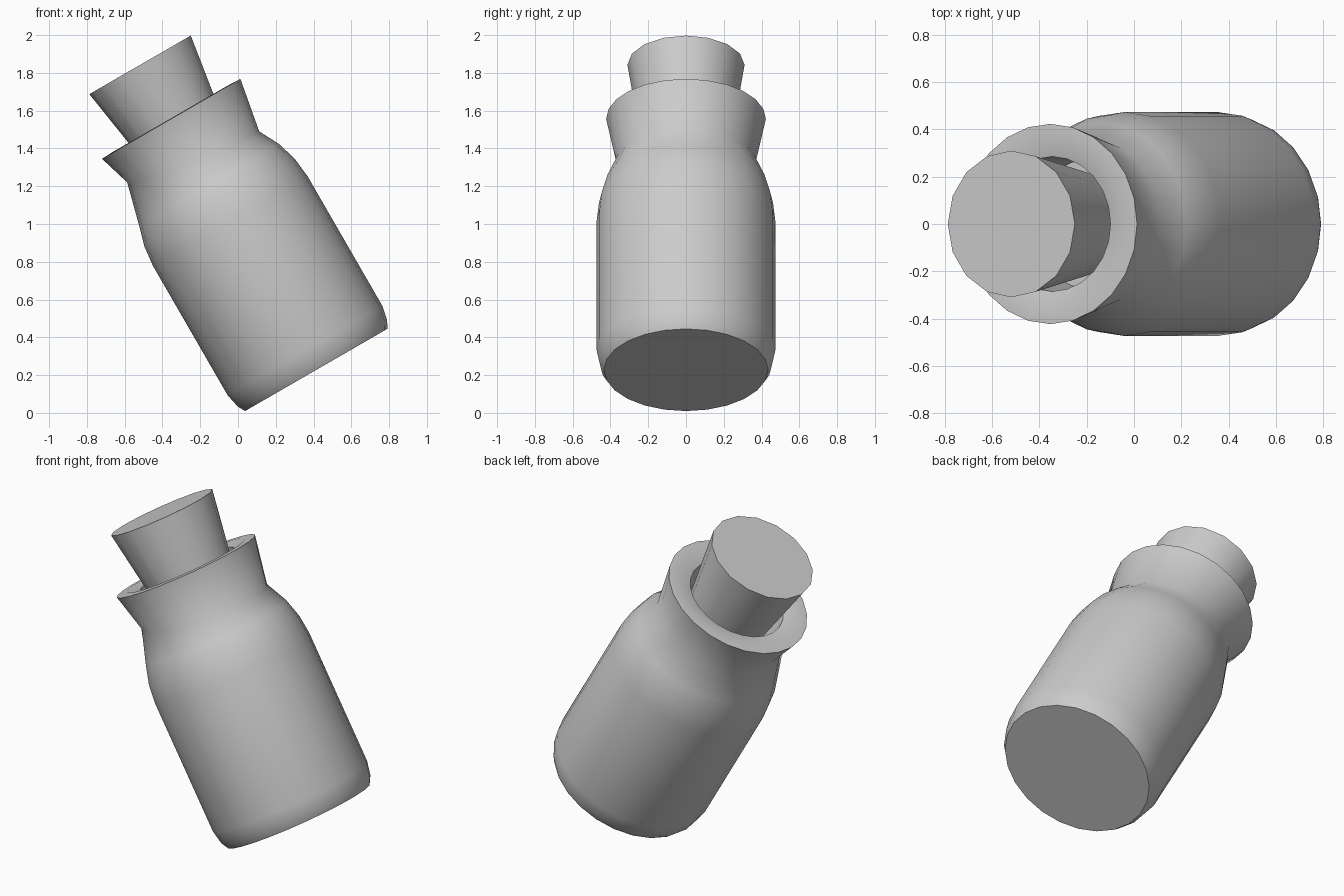
import bpy, bmesh, math
from mathutils import Matrix

cube = bpy.data.objects.get("Cube")
if cube:
    bpy.data.objects.remove(cube, do_unlink=True)

grey = bpy.data.materials.new("plain grey")
grey.use_nodes = True
colour = (0.6, 0.6, 0.6, 1)
grey.diffuse_color = colour
grey.node_tree.nodes["Principled BSDF"].inputs["Base Color"].default_value = colour

# Everything leans thirty degrees towards the model's right
LEAN = Matrix.Translation((0.409, 0, 0.236)) @ Matrix.Rotation(math.radians(-30), 4, 'Y')


def lathe(name, profile, sides, sag=None):
    """Spin a (radius, height) profile into a closed solid; sag shifts one ring's height."""
    bm = bmesh.new()
    rings = []
    for i, (r, h) in enumerate(profile):
        ring = []
        for k in range(sides):
            a = 2 * math.pi * k / sides
            dz = sag(math.cos(a), i) if sag else 0
            ring.append(bm.verts.new((r * math.cos(a), r * math.sin(a), h + dz)))
        rings.append(ring)
    for low, high in zip(rings, rings[1:]):
        for k in range(sides):
            n = (k + 1) % sides
            bm.faces.new((low[k], low[n], high[n], high[k]))
    bm.faces.new(rings[0][::-1])
    bm.faces.new(rings[-1])
    bmesh.ops.recalc_face_normals(bm, faces=bm.faces)
    mesh = bpy.data.meshes.new(name)
    bm.to_mesh(mesh)
    bm.free()
    mesh.materials.append(grey)
    obj = bpy.data.objects.new(name, mesh)
    obj.matrix_world = LEAN
    bpy.context.collection.objects.link(obj)
    bpy.ops.object.select_all(action='DESELECT')
    obj.select_set(True)
    bpy.context.view_layer.objects.active = obj
    bpy.ops.object.shade_smooth_by_angle(angle=math.radians(60))
    return obj


# Bottle: rounded base, straight wall, shoulder, neck, flared lip, open mouth
bottle_profile = [
    (0.435, -0.01), (0.457, 0.03), (0.473, 0.11), (0.473, 0.9), (0.461, 1.01),
    (0.43, 1.12), (0.37, 1.265), (0.423, 1.525), (0.36, 1.528), (0.285, 1.51),
    (0.27, 1.22),
]
NECK = 6


def neck_sag(c, ring):
    # The pinch of the neck climbs on the side the bottle leans to
    if ring != NECK:
        return 0
    return 0.085 * c * c if c < 0 else -0.03 * c


lathe("bottle", bottle_profile, 24, neck_sag)

# Tapered stopper
lathe("stopper", [(0.215, 1.24), (0.31, 1.855)], 16)
